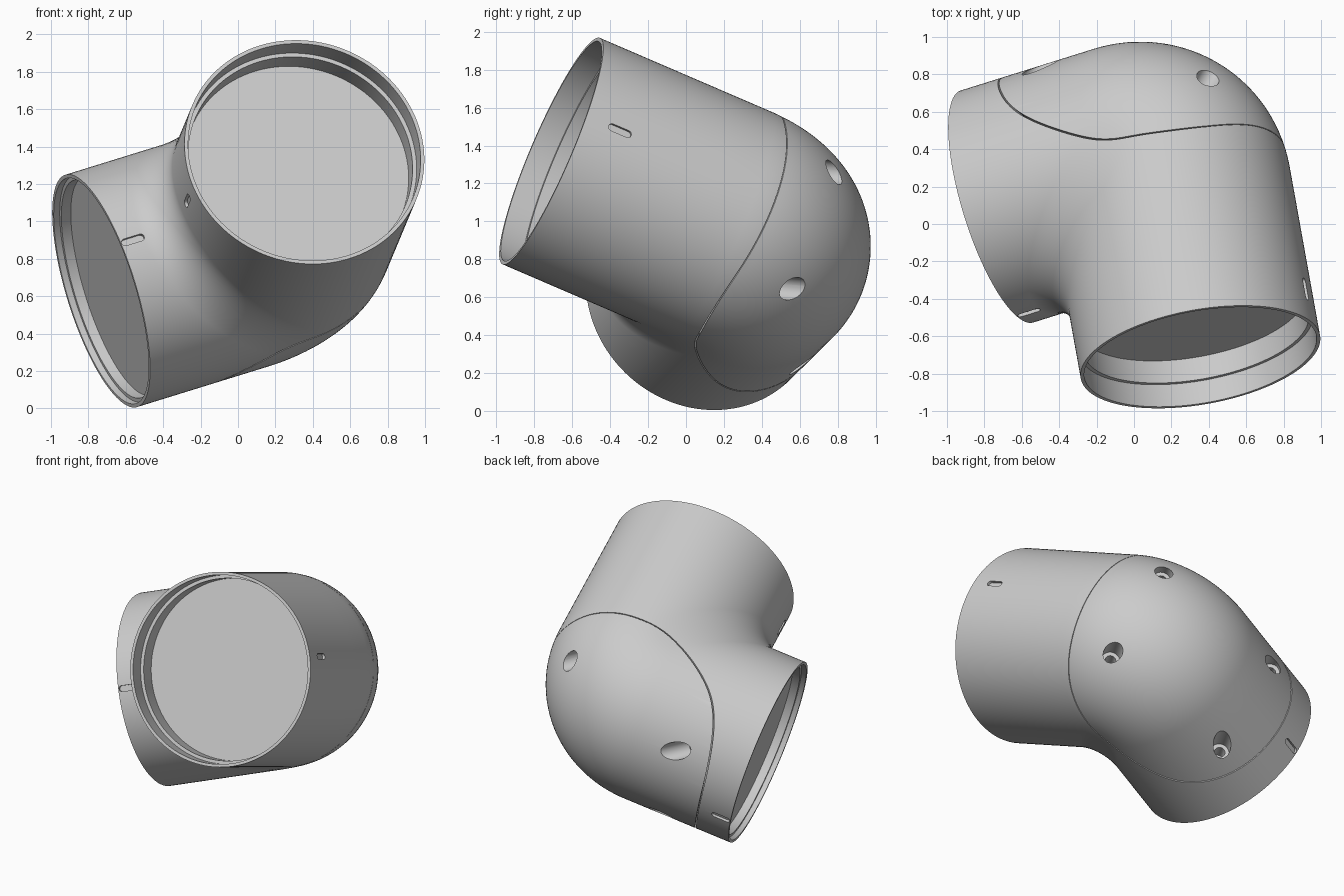
import bpy, bmesh
from math import sin, cos, pi, radians
from mathutils import Vector, Matrix

if "Cube" in bpy.data.objects:
    bpy.data.objects.remove(bpy.data.objects["Cube"])

# Local frame: a = axis of the long arm, b = axis of the short arm, n = normal of the bend plane
A = Vector((0.163, -0.906, 0.39)).normalized()
N = A.cross(Vector((-0.914, -0.291, -0.281))).normalized()
B = N.cross(A)
CORNER = Vector((0.16, 0.373, 0.904))
FRAME = Matrix.Translation(CORNER) @ Matrix((A, B, N)).transposed().to_4x4()

R, BEND = 0.65, 0.20            # pipe radius, bend radius
LA, LB = 1.196, 0.974           # arm lengths
SIDES, ARC = 128, 28


def make_object(name, bm, helper=False):
    bmesh.ops.recalc_face_normals(bm, faces=bm.faces[:])
    bm.transform(FRAME)
    me = bpy.data.meshes.new(name)
    bm.to_mesh(me)
    bm.free()
    ob = bpy.data.objects.new(name, me)
    bpy.context.collection.objects.link(ob)
    if helper:
        ob.hide_render = True
    return ob


def path(e, n):
    """Run along both arms of the wall line lying e to the outside of the axis."""
    c, rad = (BEND, BEND + e) if e >= 0 else (BEND - e, BEND)
    pts = [(LA + (c - LA) * k / 4, -e, n) for k in range(4)]
    for k in range(ARC + 1):
        f = pi / 2 * k / ARC
        pts.append((c - rad * sin(f), c - rad * cos(f), n))
    return pts + [(-e, c + (LB - c) * k / 4, n) for k in range(1, 5)]


def elbow(name):
    """Closed elbow with a stepped recess in each mouth."""
    bm = bmesh.new()
    cols = []
    for i in range(SIDES):
        t = 2 * pi * i / SIDES
        x, y = cos(t), sin(t)
        # (radius, depth) steps from the mouth inwards
        mouth_a = [(0.63, 0), (0.63, 0.13), (0.608, 0.13), (0.608, 0.26)]
        mouth_b = [(0.63, 0), (0.63, 0.035), (0.608, 0.035), (0.608, 0.09)]
        pts = [(LA - d, -r * x, r * y) for r, d in reversed(mouth_a)]
        pts += path(R * x, R * y)
        pts += [(-r * x, LB - d, r * y) for r, d in mouth_b]
        cols.append([bm.verts.new(p) for p in pts])
    for i in range(SIDES):
        p, q = cols[i], cols[(i + 1) % SIDES]
        for k in range(len(p) - 1):
            bm.faces.new((p[k], p[k + 1], q[k + 1], q[k]))
    bm.faces.new([c[0] for c in cols])
    bm.faces.new([c[-1] for c in cols])
    return make_object(name, bm)


def prism(name, poly, place, lo, hi):
    """Extrude a 2D outline from lo to hi; place maps (u, v, w) to (a, b, n)."""
    bm = bmesh.new()
    rings = [[bm.verts.new(place(u, v, w)) for u, v in poly] for w in (lo, hi)]
    for i in range(len(poly)):
        j = (i + 1) % len(poly)
        bm.faces.new((rings[0][i], rings[0][j], rings[1][j], rings[1][i]))
    for r in rings:
        bm.faces.new(r)
    return make_object(name, bm, True)


def circle(cx, cy, r, n=32):
    return [(cx + r * cos(2 * pi * k / n), cy + r * sin(2 * pi * k / n)) for k in range(n)]


def capsule(u0, u1, r, n=10):
    right = [(u1 - r + r * cos(t), r * sin(t)) for t in [pi * k / n - pi / 2 for k in range(n + 1)]]
    return right + [(u0 + u1 - u, -v) for u, v in right]


def boolean(ob, cutter, op='DIFFERENCE'):
    m = ob.modifiers.new(cutter.name, 'BOOLEAN')
    m.operation, m.solver, m.object = op, 'EXACT', cutter
    bpy.context.view_layer.objects.active = ob
    bpy.ops.object.modifier_apply(modifier=m.name)


def spline(pts, n=8):
    out = []
    p = [Vector(q) for q in pts]
    for i in range(1, len(p) - 2):
        for k in range(n):
            t = k / n
            out.append(0.5 * (2 * p[i] + (p[i + 1] - p[i - 1]) * t
                       + (2 * p[i - 1] - 5 * p[i] + 4 * p[i + 1] - p[i + 2]) * t * t
                       + (3 * p[i] - p[i - 1] - 3 * p[i + 1] + p[i + 2]) * t ** 3))
    return [tuple(v) for v in out] + [tuple(p[-2])]


# Outline of the outer cover, seen square to the bend plane
seam = spline([(0.04, -1.0), (0.07, -0.75), (0.14, -0.42), (0.14, -0.12), (0.09, 0.15),
               (-0.10, 0.45), (-0.30, 0.63), (-0.58, 0.735), (-0.85, 0.75), (-1.0, 0.75)])
region = seam + [(-1.2, 0.75), (-1.2, -1.2), (0.07, -1.2)]
GAP = 0.006


def flat(u, v, w):
    return (u, v, w)


body = elbow("elbow_body")
cover = elbow("outer_cover")
body_cut = prism("body_cutter", region, flat, -1, 1)
cover_cut = prism("cover_cutter", [(u - GAP, v - GAP) for u, v in region], flat, -1, 1)
boolean(body, body_cut)
boolean(cover, cover_cut, 'INTERSECT')
cutters = [body_cut, cover_cut]

# Alignment slots near both mouths
for s in (-1, 1):
    lo, hi = sorted((s * (R - 0.018), s * (R + 0.05)))
    ca = prism("slot_cutter_a", capsule(LA - 0.26, LA - 0.13, 0.02),
               lambda u, v, w: (u, w, v), lo, hi)
    cb = prism("slot_cutter_b", capsule(LB - 0.135, LB - 0.005, 0.02),
               lambda u, v, w: (w, u, v), lo, hi)
    boolean(body, ca)
    boolean(body, cb)
    cutters += [ca, cb]


# Countersunk screw holes drilled square to the cover
def drill(u, v, w):
    h = 0.5 ** 0.5
    return ((u - w) * h, (-u - w) * h, v)


for m, top in ((0.17, 0.446), (-0.73, 0.05)):
    for n in (-0.35, 0.35):
        for r, depth in ((0.062, 0.13), (0.036, 0.25)):
            c = prism("hole_cutter", circle(m, n, r), drill, top - depth, top + 0.5)
            boolean(cover, c)
            cutters.append(c)

for c in cutters:
    bpy.data.objects.remove(c)

for ob in (body, cover):
    bpy.ops.object.select_all(action='DESELECT')
    ob.select_set(True)
    bpy.context.view_layer.objects.active = ob
    bpy.ops.object.shade_smooth_by_angle(angle=radians(30))
